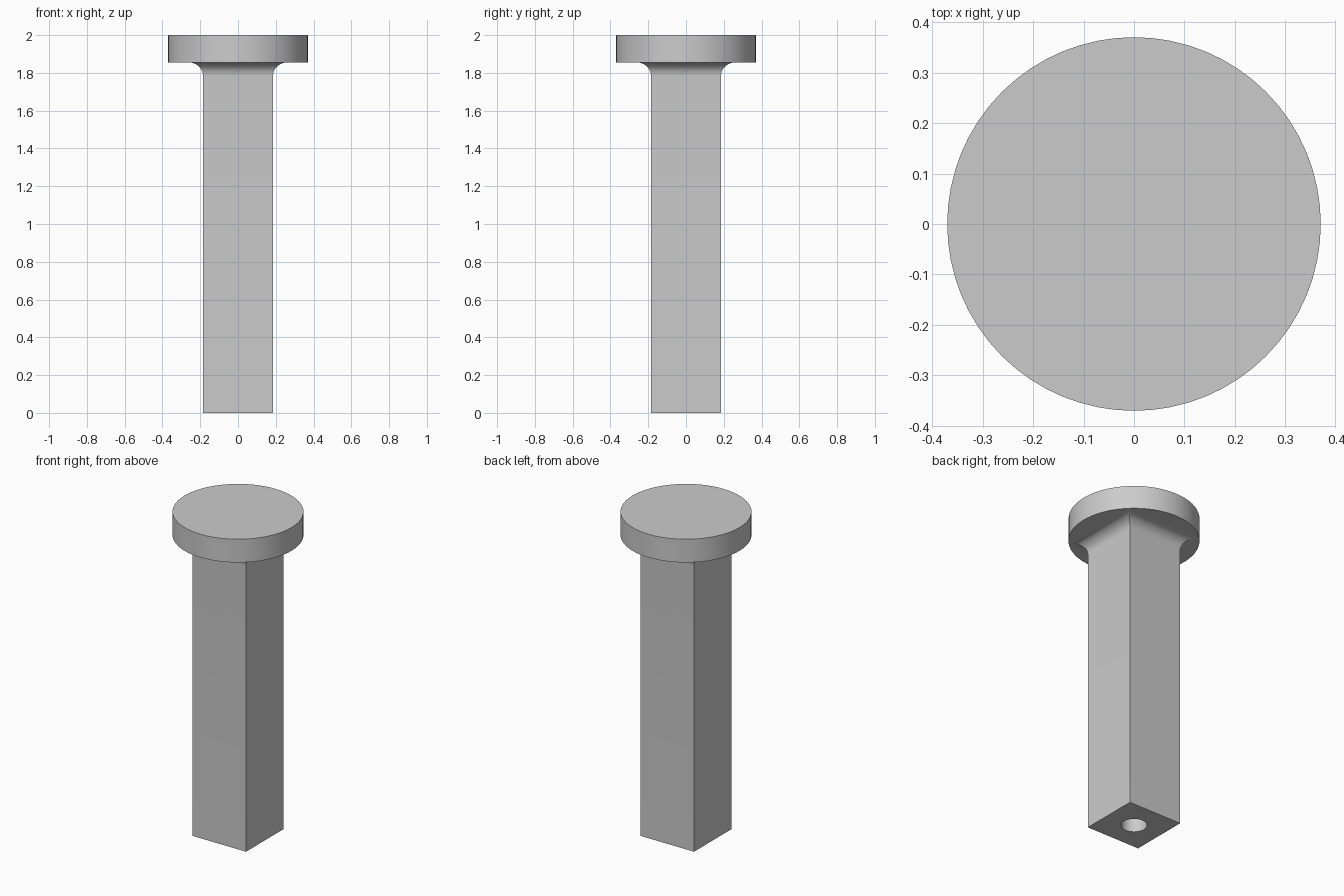
import bpy, bmesh, math

cube = bpy.data.objects.get("Cube")
if cube:
    bpy.data.objects.remove(cube, do_unlink=True)

HALF, HEAD_R, HEAD_Z, TOP = 0.185, 0.37, 1.855, 2.0
FILLET, STEPS = 0.073, 10
HOLE_R, HOLE_DEPTH = 0.073, 0.5

grey = bpy.data.materials.new("plain grey")
grey.use_nodes = True
grey.diffuse_color = (0.6, 0.6, 0.6, 1)
grey.node_tree.nodes["Principled BSDF"].inputs["Base Color"].default_value = grey.diffuse_color


def smooth(obj):
    bpy.ops.object.select_all(action='DESELECT')
    obj.select_set(True)
    bpy.context.view_layer.objects.active = obj
    bpy.ops.object.shade_smooth_by_angle(angle=math.radians(30))


def cylinder(name, radius, z0, z1, sides):
    bpy.ops.mesh.primitive_cylinder_add(vertices=sides, radius=radius, depth=z1 - z0,
                                        location=(0, 0, (z0 + z1) / 2))
    obj = bpy.context.object
    obj.name = name
    obj.data.materials.append(grey)
    return obj


# Square post: stacked square rings that flare in a quarter-round under the head
profile = [(HALF, 0)]
for i in range(STEPS + 1):
    a = math.pi / 2 * i / STEPS
    profile.append((HALF + FILLET * (1 - math.cos(a)), HEAD_Z - FILLET * (1 - math.sin(a))))
profile.append((HALF, HEAD_Z + 0.05))  # plug hidden inside the head

bm = bmesh.new()
rings = [[bm.verts.new((sx * h, sy * h, z)) for sx, sy in ((-1, -1), (1, -1), (1, 1), (-1, 1))]
         for h, z in profile]
for low, high in zip(rings, rings[1:]):
    for k in range(4):
        n = (k + 1) % 4
        bm.faces.new((low[k], low[n], high[n], high[k]))
bm.faces.new(rings[0][::-1])
bm.faces.new(rings[-1])
mesh = bpy.data.meshes.new("square_post")
bm.to_mesh(mesh)
bm.free()
post = bpy.data.objects.new("square_post", mesh)
bpy.context.collection.objects.link(post)
mesh.materials.append(grey)

# Blind round hole in the bottom end
cutter = cylinder("hole_cutter", HOLE_R, -0.1, HOLE_DEPTH, 48)
cutter.hide_render = True
cut = post.modifiers.new("bottom_hole", 'BOOLEAN')
cut.operation = 'DIFFERENCE'
cut.solver = 'EXACT'
cut.object = cutter
bpy.ops.object.select_all(action='DESELECT')
post.select_set(True)
bpy.context.view_layer.objects.active = post
bpy.ops.object.modifier_apply(modifier=cut.name)
bpy.data.objects.remove(cutter, do_unlink=True)
smooth(post)

# Round flat head
smooth(cylinder("round_head", HEAD_R, HEAD_Z, TOP, 64))
